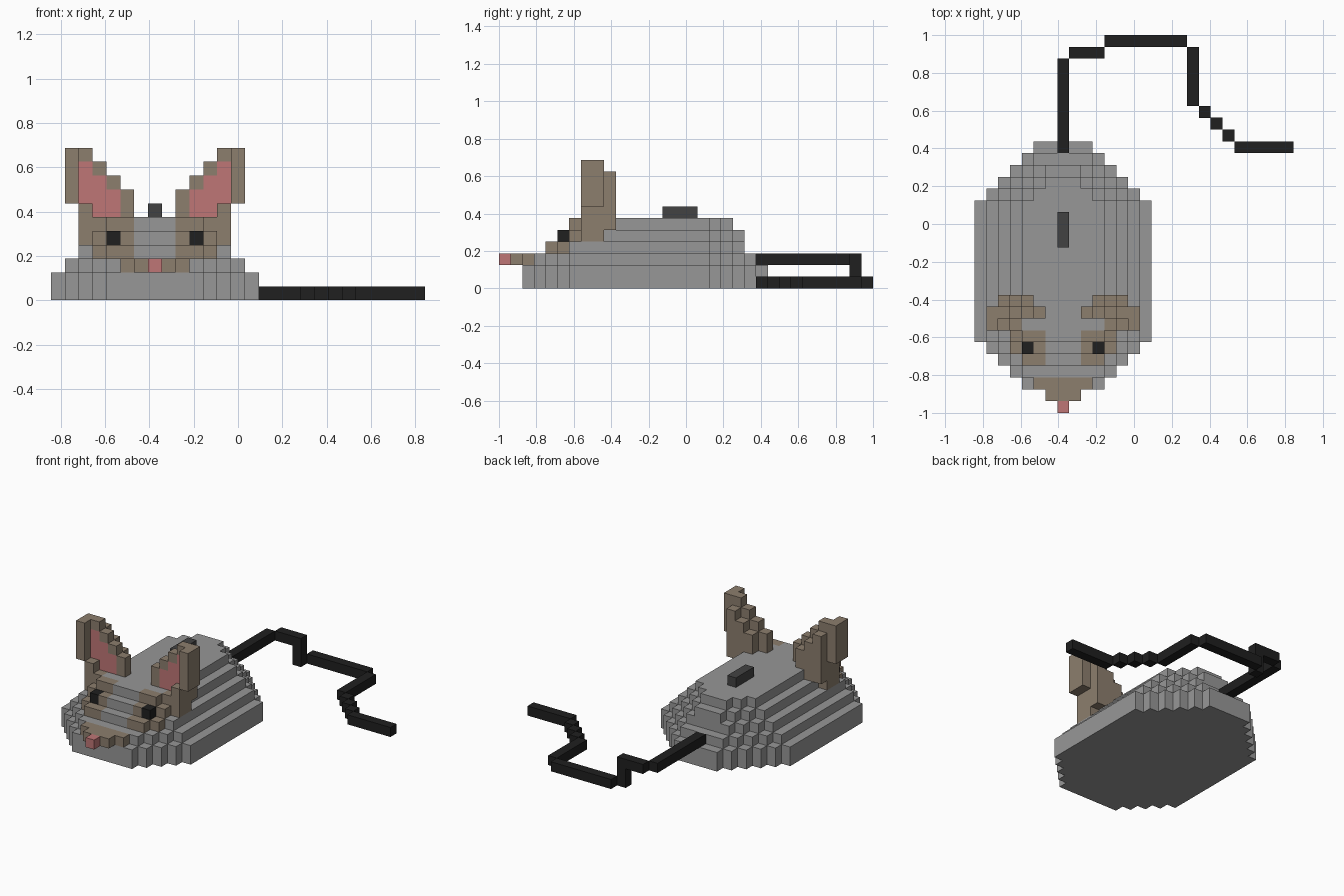
import bpy
import bmesh
from mathutils import Vector

if "Cube" in bpy.data.objects:
    bpy.data.objects.remove(bpy.data.objects["Cube"], do_unlink=True)

UNIT = 1 / 16                              # edge of one block
ORIGIN = Vector((-13.5, -16, 0)) * UNIT    # corner of the block grid
MID = 7                                    # column on the body's centre line


def make_material(name, color):
    mat = bpy.data.materials.new(name)
    mat.use_nodes = True
    mat.diffuse_color = (*color, 1)
    bsdf = mat.node_tree.nodes["Principled BSDF"]
    bsdf.inputs["Base Color"].default_value = (*color, 1)
    bsdf.inputs["Roughness"].default_value = 0.8
    return mat


COLORS = {
    "grey": make_material("grey", (0.31, 0.31, 0.31)),
    "brown": make_material("brown", (0.265, 0.21, 0.155)),
    "pink": make_material("pink", (0.52, 0.18, 0.18)),
    "black": make_material("black", (0.014, 0.014, 0.014)),
    "charcoal": make_material("charcoal", (0.055, 0.055, 0.055)),
}
blocks = {}                                # grid cell -> (part, colour)


def span(v):
    """A number is one cell, a pair is an inclusive range."""
    return range(v[0], v[1] + 1) if isinstance(v, tuple) else (v,)


def fill(part, color, x, y, z):
    for i in span(x):
        for j in span(y):
            for k in span(z):
                blocks[i, j, k] = (part, color)


def fill_pair(part, color, x, y, z):
    """Fill on the right side and mirror to the left."""
    fill("right_" + part, color, x, y, z)
    lo, hi = x if isinstance(x, tuple) else (x, x)
    fill("left_" + part, color, (2 * MID - hi, 2 * MID - lo), y, z)


# Stepped body: each layer is inset from the one below
for z, (inset, last) in enumerate(
        [(0, 22), (0, 22), (1, 21), (2, 20), (3, 20), (4, 19)]):
    for y in range(2 + inset, last + 1):
        half = min(7, y + 1, 24 - y) - inset
        fill("body", "grey", (MID - half, MID + half), y, z)

# Snout and nose tip
fill("snout", "brown", (5, 9), 2, 2)
fill("snout", "brown", (6, 8), 1, 2)
fill("nose", "pink", MID, 0, 2)

# Brown patches around the eyes
fill_pair("eye_patch", "brown", (4, 5), 4, 3)
fill_pair("eye_patch", "brown", (3, 5), 5, 3)
fill_pair("eye_patch", "brown", 5, 5, 4)
fill_pair("eye_patch", "brown", (3, 5), 6, 4)
fill_pair("eye_patch", "brown", (4, 5), 6, 5)
fill_pair("eye", "black", 4, 5, 4)

# Ears: base, outer edge, stepped rim, pink inside and backing
fill_pair("ear", "brown", 2, (7, 8), (4, 6))
fill_pair("ear", "brown", 3, (7, 9), 5)
fill_pair("ear", "brown", 1, (7, 8), (7, 10))
fill_pair("ear", "brown", 5, 8, (6, 7))
for x, low in ((2, 7), (3, 6), (4, 6)):
    rim = 12 - x
    fill_pair("ear", "brown", x, 8, rim)
    fill_pair("ear", "pink", x, 8, (low, rim - 1))
    fill_pair("ear", "brown", x, 9, (5, rim - 1))

# Scroll wheel
fill("wheel", "charcoal", MID, (14, 16), 6)

# Tail cable: out of the back, down to the ground, then around
for x, y, z in [(MID, (22, 29), 2), ((8, 10), 30, 2), (10, 30, (0, 1)),
                ((11, 17), 31, 0), (18, (26, 30), 0), (19, 25, 0),
                (20, 24, 0), (21, 23, 0), ((22, 26), 22, 0)]:
    fill("tail_cable", "black", x, y, z)


def build(part):
    """Make one mesh from the exposed block sides of a part."""
    bm = bmesh.new()
    mesh = bpy.data.meshes.new(part)
    cells = {c: col for c, (p, col) in blocks.items() if p == part}
    used = sorted(set(cells.values()))
    for name in used:
        mesh.materials.append(COLORS[name])
    for cell, color in cells.items():
        center = Vector(cell) + Vector((0.5, 0.5, 0.5))
        for axis in range(3):
            for sign in (-1, 1):
                n = Vector((0, 0, 0))
                n[axis] = sign
                if tuple(int(a + b) for a, b in zip(cell, n)) in blocks:
                    continue
                u = Vector((0, 0, 0))
                u[(axis + 1) % 3] = 0.5
                v = n.cross(u)
                mid = center + n * 0.5
                ring = [mid - u - v, mid + u - v, mid + u + v, mid - u + v]
                face = bm.faces.new(
                    [bm.verts.new(ORIGIN + p * UNIT) for p in ring])
                face.material_index = used.index(color)
    bmesh.ops.remove_doubles(bm, verts=bm.verts, dist=UNIT / 100)
    # Merge flat neighbours of the same colour
    bmesh.ops.dissolve_limit(bm, angle_limit=0.01, verts=bm.verts,
                             edges=bm.edges, delimit={'MATERIAL'})
    bm.to_mesh(mesh)
    bm.free()
    bpy.context.collection.objects.link(bpy.data.objects.new(part, mesh))


for part in sorted({p for p, _ in blocks.values()}):
    build(part)
